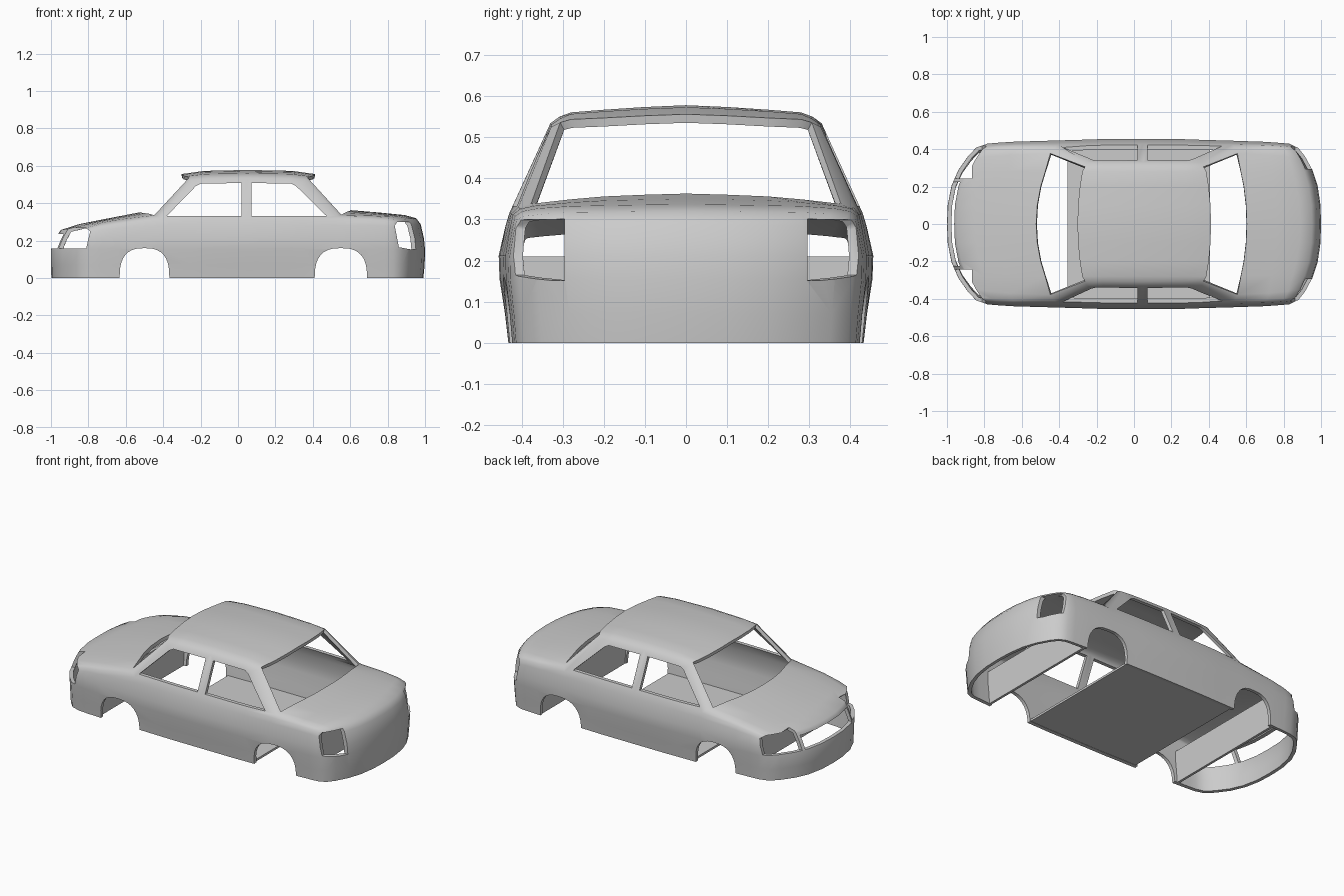
import bpy, bmesh, math

if "Cube" in bpy.data.objects:
    bpy.data.objects.remove(bpy.data.objects["Cube"])

def new_object(name, bm):
    bmesh.ops.recalc_face_normals(bm, faces=bm.faces)
    me = bpy.data.meshes.new(name)
    bm.to_mesh(me)
    bm.free()
    ob = bpy.data.objects.new(name, me)
    bpy.context.collection.objects.link(ob)
    return ob

def prism(bm, poly, lo, hi):
    """Extrude a side-view outline of (x, z) points along y."""
    a = [bm.verts.new((x, lo, z)) for x, z in poly]
    b = [bm.verts.new((x, hi, z)) for x, z in poly]
    bm.faces.new(a)
    bm.faces.new(b[::-1])
    for i in range(len(a)):
        j = (i + 1) % len(a)
        bm.faces.new((a[i], b[i], b[j], a[j]))

# Upper body rows, nose to tail: centre x, outer x, centre z,
# then (y, z) for belt, shoulder / roof edge, inner edge, and z at y = 0.2
ROWS = [
    (-.947, -.785, .257, (.412, .262), (.395, .266), (.35, .266), .261),
    (-.850, -.735, .288, (.416, .276), (.400, .283), (.36, .286), .287),
    (-.700, -.640, .318, (.421, .290), (.405, .302), (.37, .309), .316),
    (-.523, -.405, .352, (.425, .312), (.408, .328), (.377, .336), .347),
    (-.302, -.240, .556, (.428, .315), (.328, .525), (.306, .536), .547),
    (-.180, -.160, .573, (.430, .315), (.328, .531), (.305, .546), .563),
    (.050, .050, .578, (.430, .315), (.330, .534), (.308, .550), .567),
    (.290, .270, .573, (.430, .315), (.328, .531), (.305, .546), .563),
    (.412, .350, .556, (.428, .315), (.328, .525), (.306, .536), .547),
    (.603, .525, .363, (.425, .314), (.408, .330), (.377, .338), .356),
    (.760, .700, .350, (.421, .312), (.403, .326), (.37, .333), .346),
    (.890, .785, .337, (.416, .308), (.398, .320), (.36, .327), .334),
    (.952, .832, .320, (.412, .300), (.393, .308), (.35, .313), .318),
]
GLASS_ROWS = (3, 8)
S = [1, .9, .8, .64, .45, .22, 0]
last = len(ROWS) - 1

bm = bmesh.new()
grid = []
for i, (xc, xo, zc, p0, p1, p2, z3) in enumerate(ROWS):
    k = 2.4 if i in (0, last) else 2
    half = [p0, p1, p2, (.28, (p2[1] + z3) / 2 + .002), (.2, z3),
            (.1, z3 * .4 + zc * .6), (0, zc)]
    cols = [(-y, z, s) for (y, z), s in zip(half, S)]
    cols += [(-y, z, s) for y, z, s in cols[-2::-1]]
    grid.append([(bm.verts.new((xc + (xo - xc) * s ** k, y, z)), s) for y, z, s in cols])
n = len(grid[0])
for i, (a, b) in enumerate(zip(grid, grid[1:])):
    for j in range(n - 1):
        if i in GLASS_ROWS and 2 <= j <= n - 4:             # windscreen and rear window stay open
            continue
        bm.faces.new((a[j][0], a[j + 1][0], b[j + 1][0], b[j][0]))

# Side skirt, bumper and tail: rings dropped from the edge of the upper grid
edge = [(0, j) for j in range(n)] + [(i, n - 1) for i in range(1, last + 1)]
edge += [(last, j) for j in range(n - 2, -1, -1)] + [(i, 0) for i in range(last - 1, 0, -1)]
base = [grid[i][j] for i, j in edge]
prev = [v for v, s in base]
for z, front, rear, dy in [(None, .010, .025, .009), (.212, .028, .042, .025),
                           (.155, .053, .048, .023), (.07, .053, .046, .010),
                           (0, .051, .039, .002)]:
    ring = []
    for (i, j), (v, s) in zip(edge, base):
        x, y = v.co.x, v.co.y
        h = .212 + .7 * (v.co.z - .212) if z is None else z
        out = 1 - s ** 5
        x += -front * out if i == 0 else rear * out if i == last else 0
        y += math.copysign(dy * s * (1.05 - .45 * abs(x)), y) if y else 0
        ring.append(bm.verts.new((x, y, h)))
    for a in range(len(ring)):
        b = (a + 1) % len(ring)
        bm.faces.new((prev[a], prev[b], ring[b], ring[a]))
    prev = ring
body = new_object("car_body_shell", bm)
mod = body.modifiers.new("thickness", 'SOLIDIFY')
mod.thickness = .021
mod.offset = -1

# Cutters for the remaining openings
bm = bmesh.new()
for c, r in ((-.5, .133), (.55, .14)):                      # wheel arches
    arch = [(c + r, -.1)]
    for t in range(17):
        a = math.pi * t / 16
        arch.append((c + math.copysign(r * abs(math.cos(a)) ** .75, math.cos(a)),
                     .16 * max(math.sin(a), 0) ** .75))
    arch.append((c - r, -.1))
    prism(bm, arch, -.6, .6)

front_window = [(-.38, .333), (-.225, .492), (-.2, .505), (.02, .508), (.02, .333)]
rear_window = [(.072, .333), (.072, .508), (.285, .505), (.31, .492), (.472, .333)]
headlamp = [(-1.1, .158), (-.812, .158), (-.79, .25), (-.815, .268), (-.865, .268),
            (-.88, .32), (-1.1, .32)]
tail_lamp = [(1.1, .152), (.93, .152), (.86, .165), (.838, .28), (.85, .299), (1.1, .306)]
for s in (-1, 1):
    for outline, y0, y1 in ((front_window, .2, .6), (rear_window, .2, .6),
                            (headlamp, .242, .6), (tail_lamp, .295, .6)):
        prism(bm, outline, *sorted((s * y0, s * y1)))
# grille
prism(bm, [(-1.1, .158), (-.87, .158), (-.87, .236), (-1.1, .236)], -.224, .224)
cutter = new_object("opening_cutters", bm)
cutter.hide_render = True

cut = body.modifiers.new("openings", 'BOOLEAN')
cut.operation = 'DIFFERENCE'
cut.solver = 'EXACT'
cut.object = cutter
bpy.context.view_layer.objects.active = body
body.select_set(True)
for m in ("thickness", "openings"):
    bpy.ops.object.modifier_apply(modifier=m)
bpy.data.objects.remove(cutter)
bpy.ops.object.shade_smooth_by_angle(angle=math.radians(48))

# Flat cabin floor, and cross panels just beyond the wheel arches
for name, x0, x1, z0, z1 in (("cabin_floor", -.355, .405, .004, .017),
                             ("front_cross_panel", -.665, -.650, .001, .205),
                             ("rear_cross_panel", .695, .710, .001, .210)):
    bm = bmesh.new()
    prism(bm, [(x0, z0), (x1, z0), (x1, z1), (x0, z1)], -.415, .415)
    new_object(name, bm)
